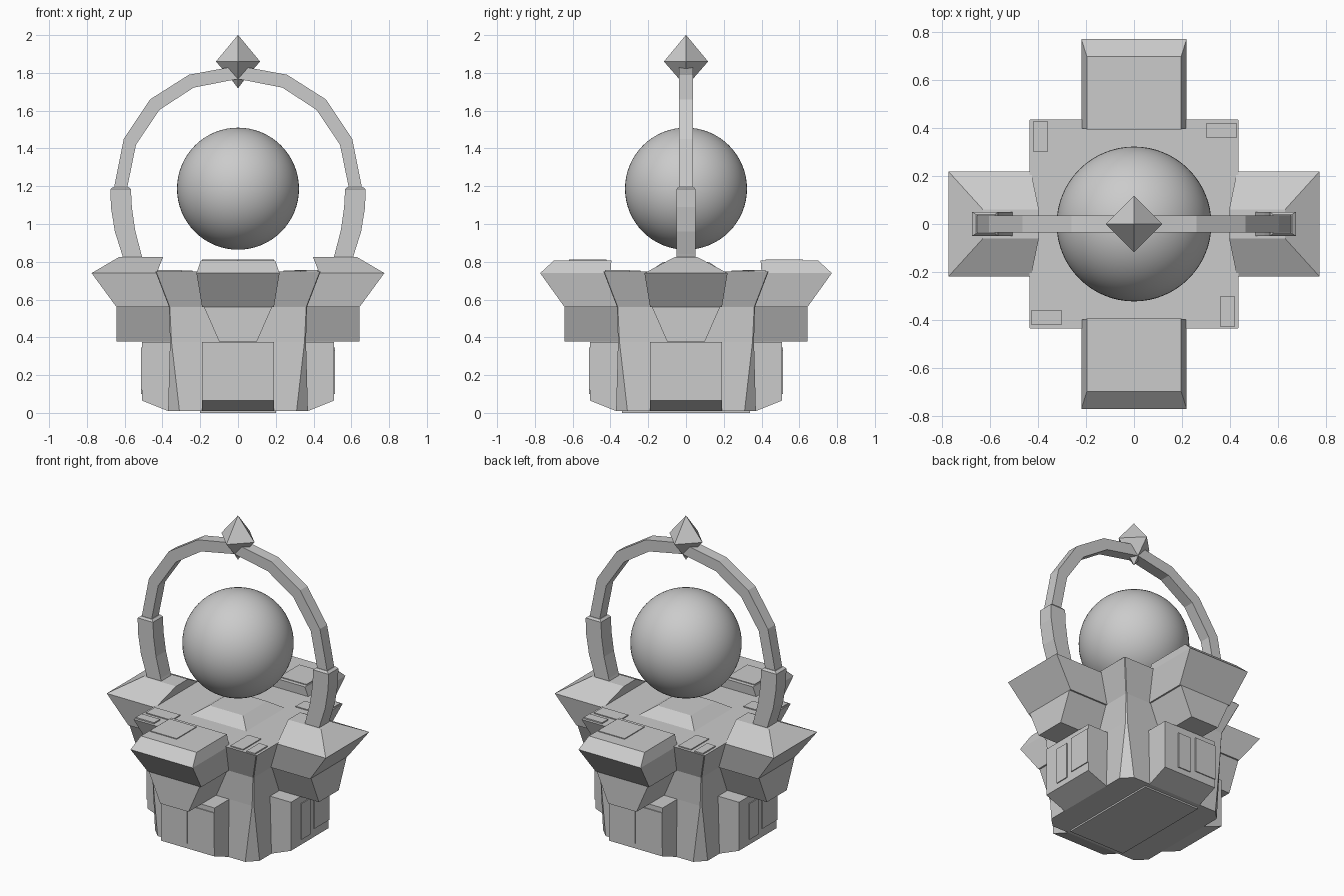
import bpy, bmesh, math
from mathutils import Matrix, Vector

if "Cube" in bpy.data.objects:
    bpy.data.objects.remove(bpy.data.objects["Cube"])


def loft(name, rings, turn=0.0):
    """Skin a stack of equal-length point rings and cap both ends."""
    bm = bmesh.new()
    rot = Matrix.Rotation(turn, 4, 'Z')
    rows = [[bm.verts.new(rot @ Vector(p)) for p in ring] for ring in rings]
    n = len(rows[0])
    for a, b in zip(rows, rows[1:]):
        for i in range(n):
            j = (i + 1) % n
            bm.faces.new((a[i], a[j], b[j], b[i]))
    bm.faces.new(rows[0][::-1])
    bm.faces.new(rows[-1])
    bmesh.ops.recalc_face_normals(bm, faces=bm.faces)
    me = bpy.data.meshes.new(name)
    bm.to_mesh(me)
    bm.free()
    ob = bpy.data.objects.new(name, me)
    bpy.context.collection.objects.link(ob)
    return ob


def block(r0, r1, w, z):
    """Rectangle reaching from r0 to r1 along +x, half width w."""
    return [(r0, -w, z), (r1, -w, z), (r1, w, z), (r0, w, z)]


def body_ring(r, c, z):
    """Square of half width r with corner cut c."""
    pts = []
    for k in range(4):
        rot = Matrix.Rotation(k * math.pi / 2, 4, 'Z')
        pts += [rot @ Vector(p) for p in ((r, -0.19, z), (r, 0.19, z), (r, r - c, z), (r - c, r, z))]
    return pts


def plate(name, x0, x1, y0, y1, z0, z1, turn=0.0):
    def ring(z):
        return [(x0, y0, z), (x1, y0, z), (x1, y1, z), (x0, y1, z)]
    return loft(name, [ring(z0), ring(z1)], turn)


# central body: flared square top, corners cut towards the floor
loft("body", [body_ring(0.37, 0.06, 0.01), body_ring(0.36, 0.008, 0.375),
              body_ring(0.365, 0.004, 0.56), body_ring(0.437, 0.004, 0.748)])

# stepped buttress on each of the four sides
for k, side in enumerate(("right", "back", "left", "front")):
    t = k * math.pi / 2
    loft(side + "_foot", [block(0.2, 0.37, 0.19, 0.01), block(0.2, 0.508, 0.19, 0.065),
                          block(0.2, 0.508, 0.19, 0.375)], t)
    loft(side + "_corbel", [block(0.2, 0.643, 0.10, 0.378), block(0.2, 0.643, 0.18, 0.56)], t)
    if k % 2:
        # flat-topped bracket
        loft(side + "_bracket", [block(0.3, 0.643, 0.19, 0.56), block(0.40, 0.772, 0.22, 0.74),
                                 block(0.395, 0.70, 0.197, 0.806)], t)
    else:
        # ridge-topped bracket that carries the arch
        loft(side + "_bracket", [block(0.3, 0.643, 0.19, 0.56), block(0.43, 0.775, 0.22, 0.74),
                                 block(0.397, 0.63, 0.06, 0.825)], t)

# raised pedestal under the orb
loft("pedestal", [block(-0.2, 0.2, 0.2, 0.745), block(-0.12, 0.12, 0.12, 0.80)])

# floating orb
bpy.ops.mesh.primitive_uv_sphere_add(segments=64, ring_count=32, radius=0.323, location=(0, 0, 1.187))
bpy.context.object.name = "orb"
bpy.ops.object.shade_smooth()


def section(xo, zo, xi, zi, d):
    """Arch cross-section between an outer and an inner point."""
    return [(xo, -d, zo), (xo, d, zo), (xi, d, zi), (xi, -d, zi)]


# thin upper arch
half = [(0.655, 1.17, 0.585, 1.17), (0.655, 1.2, 0.585, 1.2), (0.605, 1.45, 0.54, 1.42),
        (0.465, 1.66, 0.415, 1.605), (0.26, 1.79, 0.235, 1.722)]
path = half + [(0, 1.838, 0, 1.768)] + [(-a, b, -c, d) for a, b, c, d in reversed(half)]
loft("arch", [section(*p, 0.036) for p in path])

# thick arch posts
post = [(0.60, 0.79, 0.495, 0.79), (0.614, 0.84, 0.512, 0.84), (0.652, 0.96, 0.545, 0.97),
        (0.673, 1.09, 0.562, 1.09), (0.675, 1.185, 0.567, 1.185)]
for name, s in (("right_post", 1), ("left_post", -1)):
    rings = [section(s * a, b, s * c, d, 0.05) for a, b, c, d in post]
    rings.append(section(s * 0.66, 1.197, s * 0.58, 1.197, 0.04))
    loft(name, rings)

# crystal on the crown of the arch
loft("crystal", [[(r * math.cos(i * math.pi / 2), r * math.sin(i * math.pi / 2), z) for i in range(4)]
                 for r, z in ((0.001, 1.72), (0.04, 1.772), (0.117, 1.86), (0.001, 2.0))])

# thin surface panels
for k, side in enumerate(("right", "back", "left", "front")):
    t = k * math.pi / 2
    plate(side + "_foot_panel", 0.49, 0.514, -0.09, 0.0, 0.10, 0.33, t)
    plate(side + "_foot_step", 0.49, 0.514, 0.04, 0.19, 0.12, 0.345, t)
    plate(side + "_deck_panel", 0.24, 0.42, 0.24, 0.33, 0.73, 0.754, t)
    plate(side + "_deck_strip", 0.30, 0.43, 0.36, 0.42, 0.73, 0.756, t)
    if k % 2:
        plate(side + "_bracket_panel", 0.42, 0.62, -0.19, 0.0, 0.79, 0.811, t)
plate("base_plate", -0.2, 0.2, -0.34, 0.34, 0.0, 0.02)
